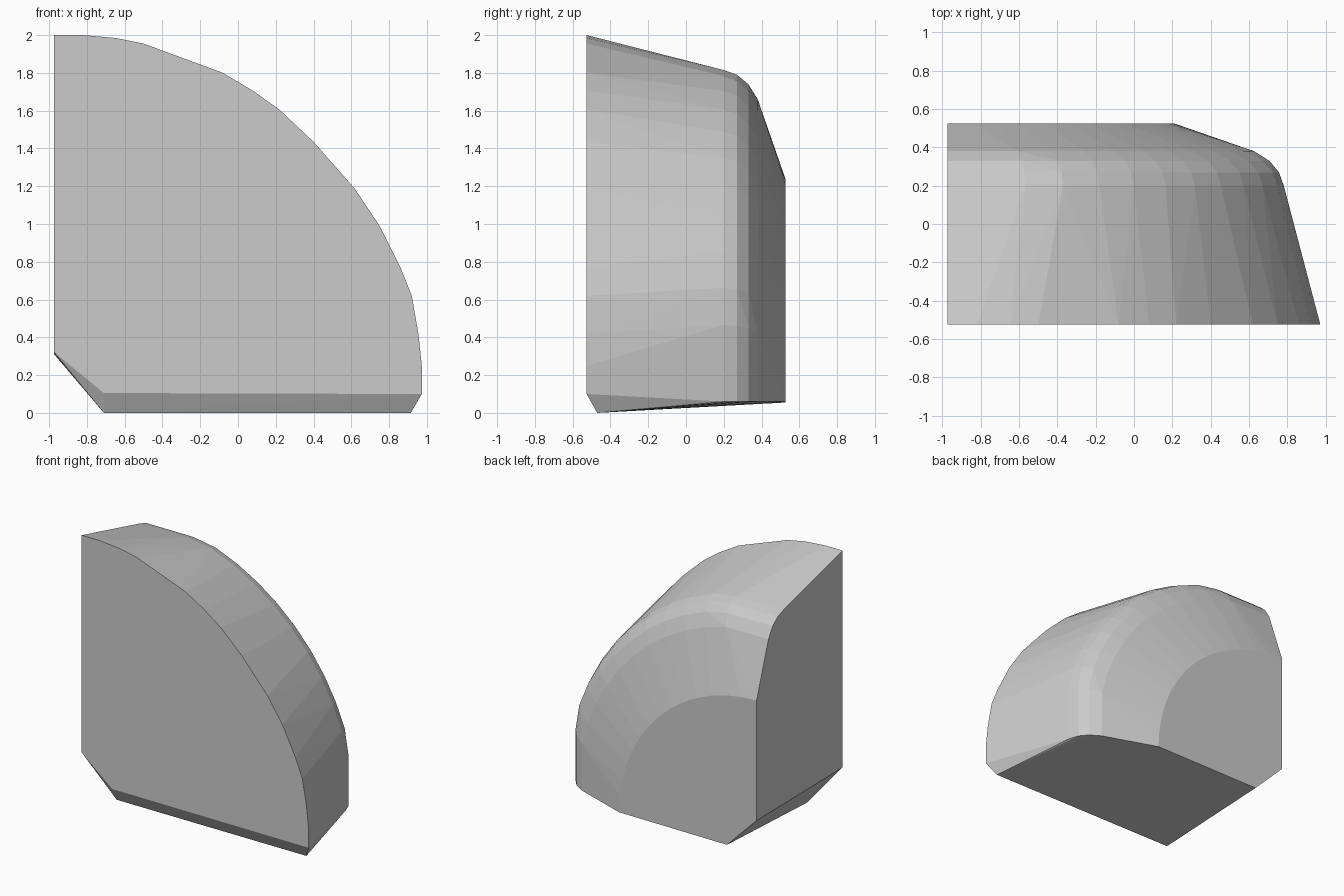
import bpy
import bmesh
from math import sin, cos, pi

cube = bpy.data.objects.get("Cube")
if cube:
    bpy.data.objects.remove(cube, do_unlink=True)

LEFT, RIGHT = -0.973, 0.973
FRONT, BACK = -0.526, 0.526
SEGMENTS = 14

# Plain grey material
grey = bpy.data.materials.new("plain_grey")
grey.use_nodes = True
colour = (0.6, 0.6, 0.6, 1.0)
grey.diffuse_color = colour
grey.node_tree.nodes["Principled BSDF"].inputs["Base Color"].default_value = colour

bm = bmesh.new()

# Front outline: x, z from the top of the left edge to the lower right
outline = [
    (LEFT, 2.0), (-0.82, 2.0), (-0.65, 1.985), (-0.5, 1.955), (-0.08, 1.80),
    (0.08, 1.705), (0.22, 1.605), (0.4, 1.435), (0.62, 1.185), (0.75, 0.99),
    (0.86, 0.77), (0.92, 0.62), (0.955, 0.42), (RIGHT, 0.25), (RIGHT, 0.10),
]
for x, z in outline:
    bm.verts.new((x, FRONT, z))

# Quarter-round sections behind it: y, radius, bulge past the flattened ends
sections = [
    (0.20, 1.755, 1.04),
    (0.27, 1.73, 1.04),
    (0.33, 1.68, 1.035),
    (0.38, 1.60, 1.025),
    (BACK, 1.18, 1.0),
]
for y, radius, bulge in sections:
    for i in range(SEGMENTS + 1):
        a = pi / 2 * i / SEGMENTS
        x = radius * min(1, bulge * cos(a))
        z = radius * min(1, bulge * sin(a))
        bm.verts.new((LEFT + x, y, 0.06 + z))

# Chamfered foot: left side edge, front lip and underside corners
foot = [
    (LEFT, FRONT, 0.32), (LEFT, BACK, 0.31),
    (-0.71, FRONT, 0.105), (-0.71, -0.47, 0.0),
    (0.915, -0.47, 0.0), (-0.72, BACK, 0.055),
]
for co in foot:
    bm.verts.new(co)

# Skin the convex block and merge its flat faces
bmesh.ops.convex_hull(bm, input=bm.verts)
loose = [v for v in bm.verts if not v.link_faces]
bmesh.ops.delete(bm, geom=loose, context='VERTS')
bmesh.ops.dissolve_limit(bm, angle_limit=0.01, verts=bm.verts, edges=bm.edges)
bmesh.ops.recalc_face_normals(bm, faces=bm.faces)

mesh = bpy.data.meshes.new("quarter_round_block")
bm.to_mesh(mesh)
bm.free()
mesh.materials.append(grey)
block = bpy.data.objects.new("quarter_round_block", mesh)
bpy.context.collection.objects.link(block)
